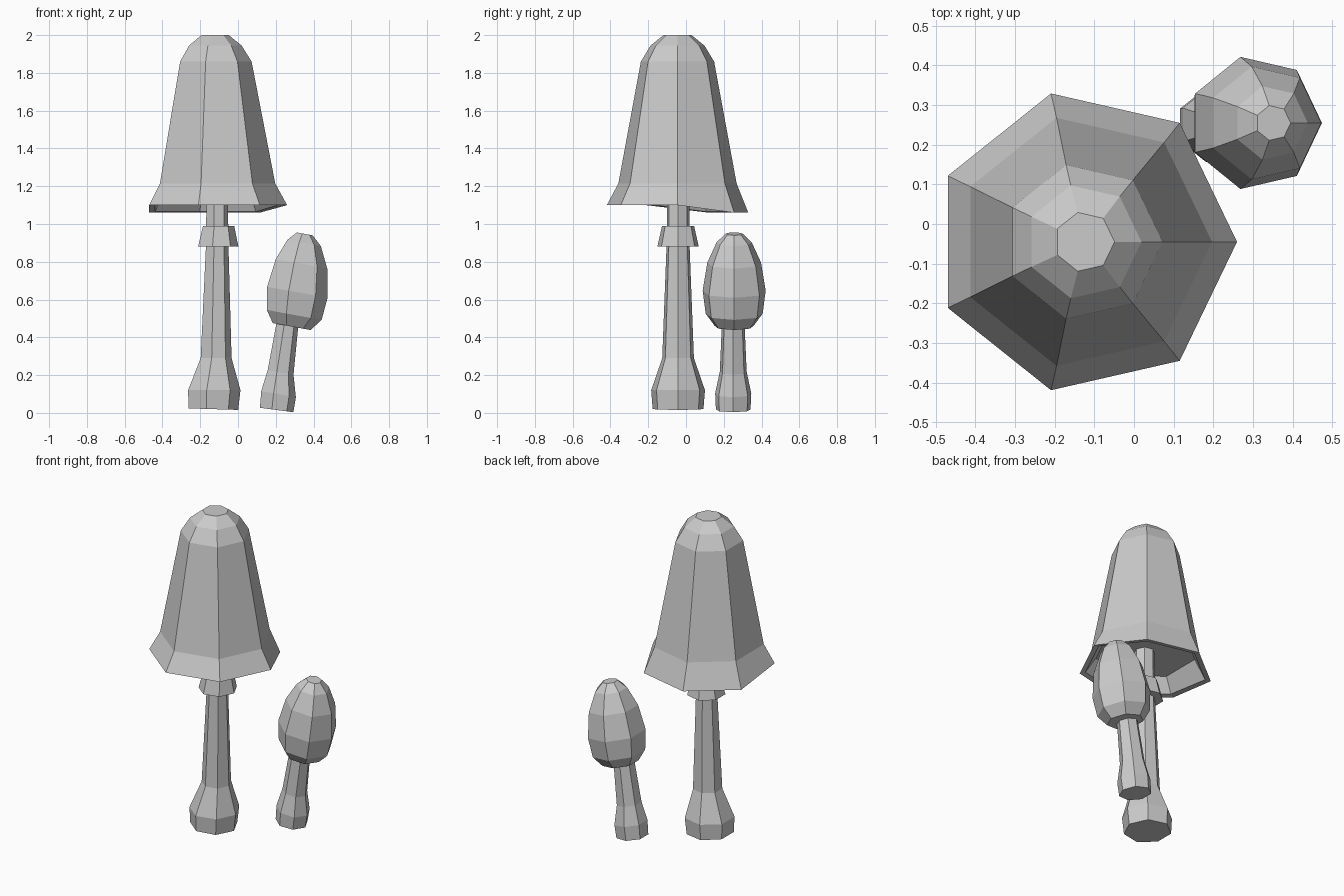
import bpy, math

if "Cube" in bpy.data.objects:
    bpy.data.objects.remove(bpy.data.objects["Cube"])

SIDES = 7


def lathe(name, cy, rings, shape=None):
    """Flat-faced closed loft; each ring is (centre x, z, radius, tilt)."""
    verts, faces = [], []
    for j, (cx, z, r, tilt) in enumerate(rings):
        for k in range(SIDES):
            a = 2 * math.pi * k / SIDES
            dx = r * math.cos(a)
            drop = shape(j, k) if shape else 0
            verts.append((cx + dx * math.cos(tilt), cy + r * math.sin(a),
                          z - dx * math.sin(tilt) - drop))
    for j in range(len(rings) - 1):
        for k in range(SIDES):
            n = (k + 1) % SIDES
            faces.append((j * SIDES + k, j * SIDES + n,
                          (j + 1) * SIDES + n, (j + 1) * SIDES + k))
    faces.append(tuple(reversed(range(SIDES))))
    last = (len(rings) - 1) * SIDES
    faces.append(tuple(last + k for k in range(SIDES)))
    mesh = bpy.data.meshes.new(name)
    mesh.from_pydata(verts, [], faces)
    obj = bpy.data.objects.new(name, mesh)
    bpy.context.collection.objects.link(obj)
    return obj


# Large stem with bulbous foot
lathe("large_stem", -0.042, [
    (-0.137, 0.02, 0.138, 0.03), (-0.133, 0.12, 0.146, 0),
    (-0.12, 0.29, 0.086, 0), (-0.113, 0.9, 0.062, 0), (-0.113, 1.22, 0.06, 0)])

# Skirt ring around the large stem
lathe("stem_skirt", -0.042, [(-0.11, 0.882, 0.112, 0), (-0.107, 0.99, 0.087, 0)])

# Large bell cap: hollow underside, rim dips along the back
lathe("large_cap", -0.045, [
    (-0.124, 1.19, 0.29, 0), (-0.124, 1.105, 0.35, 0), (-0.124, 1.10, 0.384, 0),
    (-0.124, 1.215, 0.321, 0), (-0.127, 1.86, 0.199, 0),
    (-0.127, 1.945, 0.146, 0), (-0.125, 2.0, 0.076, 0)],
    lambda j, k: 0.04 if j in (1, 2) and k in (1, 2, 3) else 0)

# Small leaning stem
lathe("small_stem", 0.25, [
    (0.2, 0.016, 0.094, 0.13), (0.21, 0.1, 0.098, 0.18),
    (0.222, 0.215, 0.073, 0.17), (0.263, 0.5, 0.06, 0.17)])

# Small leaning egg-shaped cap
lathe("small_cap", 0.255, [
    (0.279, 0.458, 0.107, 0.18), (0.29, 0.52, 0.155, 0.18),
    (0.306, 0.64, 0.171, 0.18), (0.329, 0.79, 0.146, 0.18),
    (0.345, 0.9, 0.095, 0.18), (0.351, 0.948, 0.045, 0.18)])
